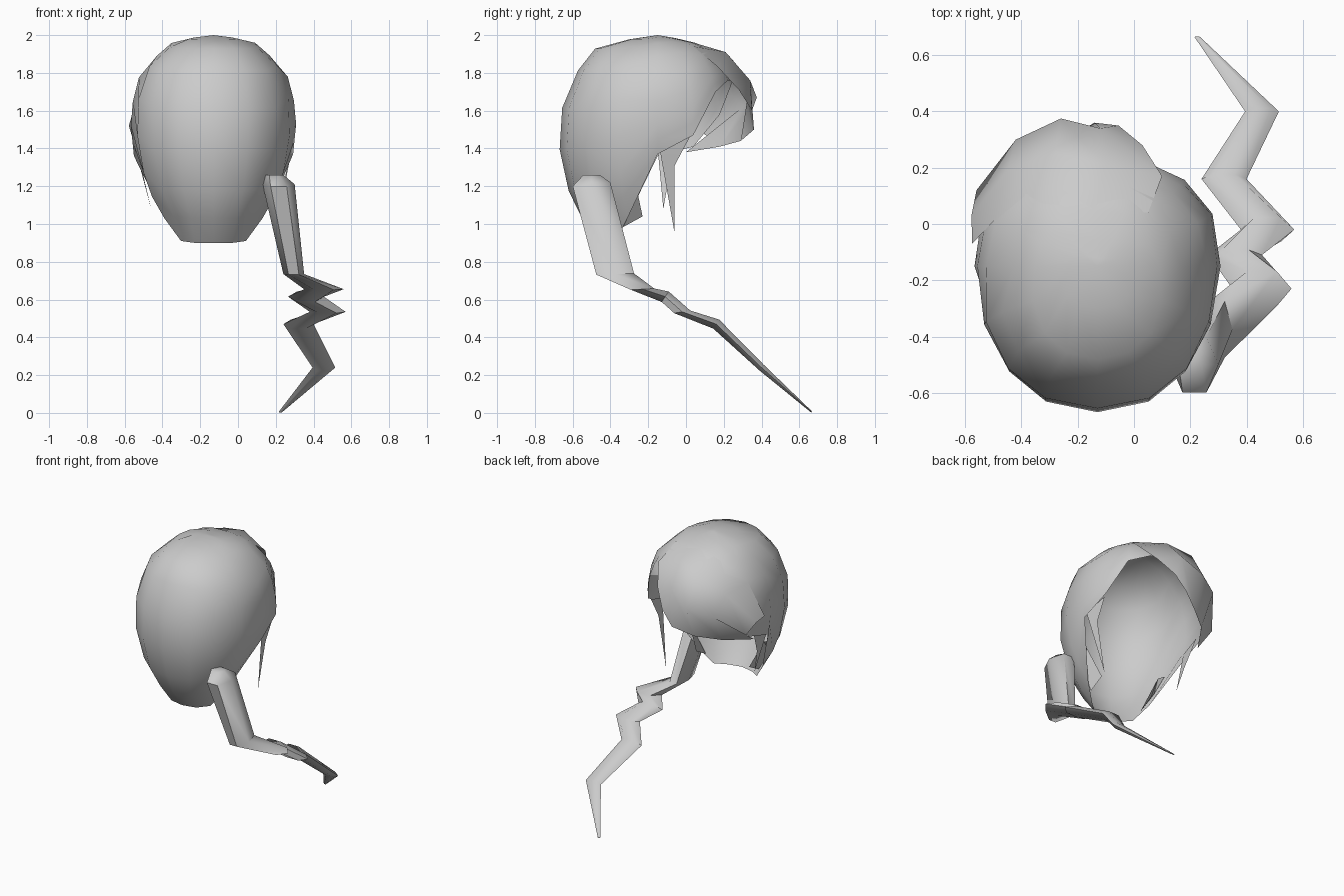
import bpy, bmesh, math
from mathutils import Vector

if "Cube" in bpy.data.objects:
    bpy.data.objects.remove(bpy.data.objects["Cube"])


def make(name, verts, faces, angle=60):
    me = bpy.data.meshes.new(name)
    me.from_pydata([tuple(v) for v in verts], [], faces)
    bm = bmesh.new()
    bm.from_mesh(me)
    bmesh.ops.recalc_face_normals(bm, faces=bm.faces)
    bm.to_mesh(me)
    bm.free()
    ob = bpy.data.objects.new(name, me)
    bpy.context.collection.objects.link(ob)
    bpy.ops.object.select_all(action='DESELECT')
    ob.select_set(True)
    bpy.context.view_layer.objects.active = ob
    bpy.ops.object.shade_smooth_by_angle(angle=math.radians(angle))
    return ob


def grid_faces(rows, cols, closed=False, start=0):
    return [(start + r * cols + c, start + r * cols + (c + 1) % cols,
             start + (r + 1) * cols + (c + 1) % cols, start + (r + 1) * cols + c)
            for r in range(rows - 1) for c in range(cols if closed else cols - 1)]


def interp(table, z):
    for (z0, v0), (z1, v1) in zip(table, table[1:]):
        if z >= z1:
            return v0 + (v1 - v0) * (z0 - z) / (z0 - z1)
    return table[-1][1]


# hair cap: open shell, its hem height varies around the head
RX = [(2, 0), (1.985, .12), (1.96, .22), (1.82, .38), (1.7, .42), (1.55, .44),
      (1.35, .42), (1.18, .37), (1.0, .26), (.9, .23)]
RY = [(2, 0), (1.975, .17), (1.93, .33), (1.79, .44), (1.62, .505), (1.4, .52),
      (1.17, .47), (1.03, .40), (.9, .30)]
HEM = [.9, .9, .91, 1.03, 1.37, 1.47, 1.7, 1.76, 1.76,
       1.72, 1.58, 1.41, 1.36, 1.03, .91, .9]
STEPS = [.02, .065, .17, .35, .55, .75, .88, 1]
N = 16


def cap_point(k, s):
    z = 2 - (2 - HEM[k]) * s
    a = 2 * math.pi * k / N
    sx, cy = math.sin(a), math.cos(a)
    sx = math.copysign(abs(sx) ** .88, sx)
    if cy < 0:
        cy *= 1 - .12 * abs(cy)
    else:
        cy = cy ** .95
    return (-.13 + interp(RX, z) * sx, -.15 - interp(RY, z) * cy, z)


verts = [(-.13, -.15, 2)] + [cap_point(k, s) for s in STEPS for k in range(N)]
faces = [(0, 1 + k, 1 + (k + 1) % N) for k in range(N)]
make("hair_cap", verts, faces + grid_faces(len(STEPS), N, True, 1))

# side-swept fringe: columns from the parting round to the temple
FRINGE = [
    [(.05, .04, 1.94), (.10, .17, 1.83), (.03, .28, 1.71), (-.055, .35, 1.6)],
    [(-.15, .04, 1.96), (-.10, .21, 1.91), (-.12, .34, 1.76), (-.14, .36, 1.5)],
    [(-.33, .05, 1.92), (-.28, .25, 1.865), (-.26, .375, 1.67), (-.27, .29, 1.44)],
    [(-.50, .01, 1.78), (-.45, .19, 1.75), (-.42, .30, 1.62), (-.42, .18, 1.41)],
    [(-.575, -.07, 1.53), (-.578, .03, 1.52), (-.56, .12, 1.46), (-.54, .0, 1.38)],
]
make("fringe", [p for col in FRINGE for p in col], grid_faces(5, 4))

# pointed side locks
make("side_lock_right", [(.285, -.14, 1.40), (.265, .02, 1.46), (.26, -.06, 1.31), (.20, -.06, .95)],
     [(0, 1, 2), (0, 2, 3)])
make("side_lock_left", [(-.545, -.15, 1.40), (-.53, 0, 1.45), (-.50, -.09, 1.25), (-.46, -.12, 1.08)],
     [(0, 1, 2), (0, 2, 3)])

# small tufts either side of the nape
for name, s in (("nape_tuft_right", 1), ("nape_tuft_left", -1)):
    pts = [(.21, -.34, .98), (.21, -.23, 1.04), (.30, -.27, 1.23), (.34, -.25, 1.25), (.31, -.32, 1.14)]
    make(name, [(-.13 + s * x, y, z) for x, y, z in pts], [(0, 1, 2, 4), (2, 3, 4)])

# zigzag tail: six-sided sections (centre, half width, half depth, depth direction)
LOW = (0, .55, .83)
TAIL = [
    ((.215, -.50, 1.21), .085, .105, (0, .95, .1)),
    ((.295, -.375, .735), .055, .105, (0, 1, .03)),
    ((.455, -.23, .655), .105, .065, (0, .9, .05)),
    ((.36, -.11, .615), .095, .035, LOW),
    ((.475, -.02, .535), .095, .045, (0, .9, .15)),
    ((.32, .16, .47), .08, .03, LOW),
    ((.455, .40, .24), .06, .02, LOW),
    ((.225, .665, .005), .01, .004, LOW),
]
verts = []
for c, w, d, n in TAIL:
    n = Vector(n).normalized()
    for i in range(6):
        a = math.pi * i / 3
        verts.append(Vector(c) + Vector((w * math.cos(a), 0, 0)) + n * d * math.sin(a) * 1.1)
# domed root of the tail
root = len(verts)
verts += [Vector((.19 + .05 * math.cos(math.pi * i / 3), -.50 + .05 * math.sin(math.pi * i / 3), 1.26))
          for i in range(6)]
faces = grid_faces(len(TAIL), 6, True)
faces += [(i, (i + 1) % 6, root + (i + 1) % 6, root + i) for i in range(6)]
faces += [tuple(range(root, root + 6)), tuple(range(root - 6, root))]
make("zigzag_tail", verts, faces, 50)
